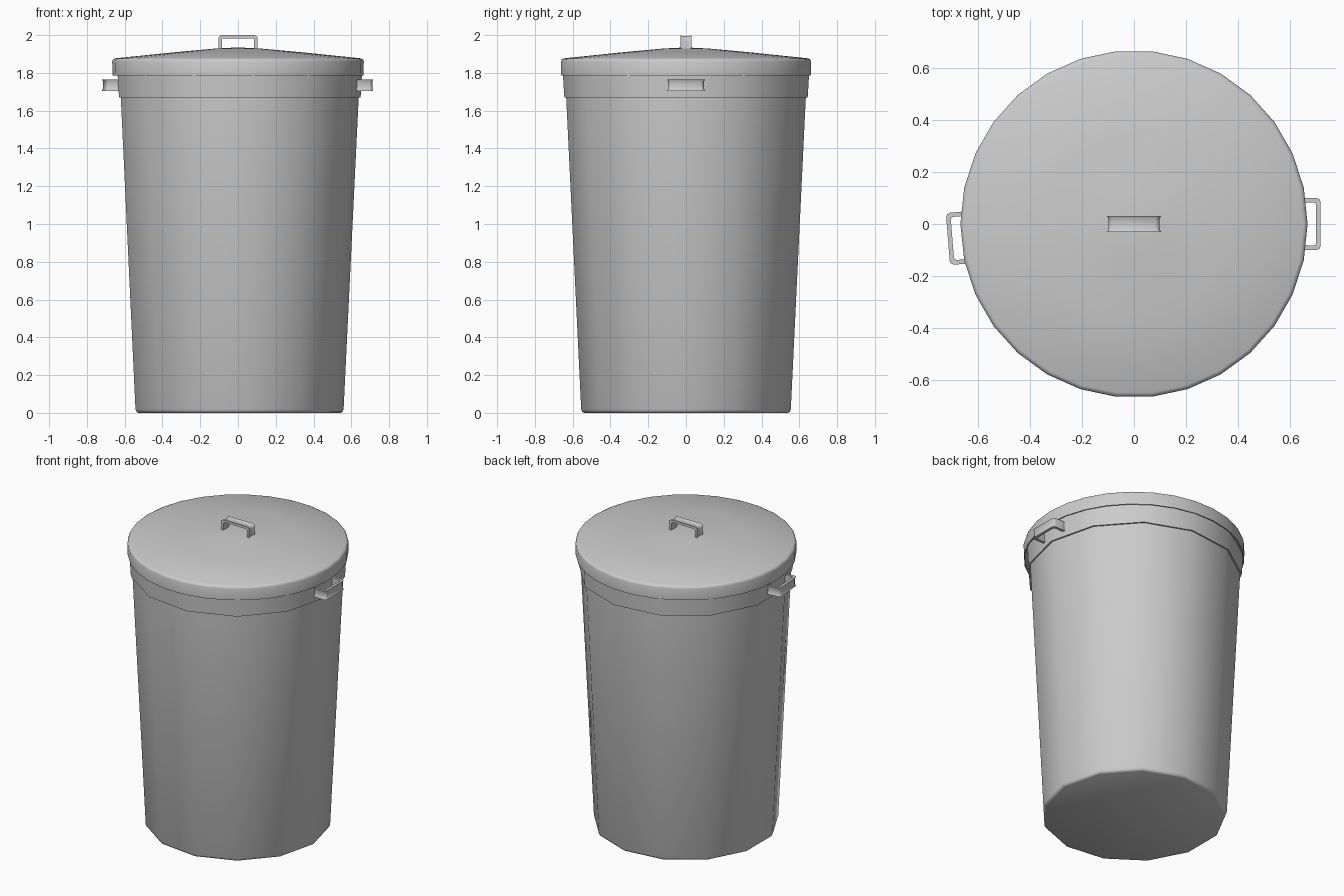
import bpy, bmesh, math
from mathutils import Matrix

if "Cube" in bpy.data.objects:
    bpy.data.objects.remove(bpy.data.objects["Cube"])


def finish(name, bm, angle):
    bmesh.ops.recalc_face_normals(bm, faces=bm.faces[:])
    mesh = bpy.data.meshes.new(name)
    bm.to_mesh(mesh)
    bm.free()
    obj = bpy.data.objects.new(name, mesh)
    bpy.context.collection.objects.link(obj)
    bpy.ops.object.select_all(action='DESELECT')
    obj.select_set(True)
    bpy.context.view_layer.objects.active = obj
    bpy.ops.object.shade_smooth_by_angle(angle=math.radians(angle))
    return obj


def lathe(name, profile, sides, angle):
    """Spin an (r, z) profile; the end rings are joined to points on the axis."""
    bm = bmesh.new()
    rings = []
    for r, z in profile:
        if r == 0:
            rings.append([bm.verts.new((0, 0, z))] * sides)
        else:
            rings.append([bm.verts.new((r * math.cos(a), r * math.sin(a), z))
                          for a in (2 * math.pi * i / sides for i in range(sides))])
    for a, b in zip(rings, rings[1:]):
        for i in range(sides):
            j = (i + 1) % sides
            bm.faces.new(list(dict.fromkeys((a[i], a[j], b[j], b[i]))))
    return finish(name, bm, angle)


def handle(name, half, height, matrix):
    """U-shaped strap along local x, rising in local z, slightly hollow outside."""
    section = [(0, -.03), (.005, -.018), (.005, .018), (0, .03),
               (.017, .03), (.017, -.03)]
    bm = bmesh.new()
    columns = []
    for d, y in section:
        h, t = half - d, height - d
        c = .016 if d < .01 else .010
        path = [(-h, 0), (-h, t - c), (-h + .3 * c, t - .3 * c), (-h + c, t)]
        path += [(-x, z) for x, z in reversed(path)]
        columns.append([bm.verts.new((x, y, z)) for x, z in path])
    n = len(columns)
    for k in range(n):
        a, b = columns[k], columns[(k + 1) % n]
        for i in range(len(a) - 1):
            bm.faces.new((a[i], a[i + 1], b[i + 1], b[i]))
    for end in (0, -1):
        bm.faces.new([col[end] for col in columns])
    bm.transform(matrix)
    return finish(name, bm, 50)


# Tapered 13-sided bin with a raised band at the top and a hollow inside
lathe("bin_body", [(0, 0), (.543, 0), (.553, .005), (.559, .018), (.639, 1.67),
                   (.649, 1.67), (.657, 1.80), (.635, 1.80), (.54, .03), (0, .03)],
      13, 50)

# Shallow domed lid with a 30-sided rim
lathe("lid", [(0, 1.80), (.658, 1.80), (.658, 1.785), (.664, 1.785), (.666, 1.86),
              (.662, 1.871), (.65, 1.877), (.35, 1.908), (.12, 1.929), (0, 1.935)],
      30, 50)

# Strap handle on the lid
handle("lid_handle", .103, .09, Matrix.Translation((0, 0, 1.91)))

# Side handles; the left one is turned slightly further round the bin
to_side = Matrix(((0, 0, 1, .62), (1, 0, 0, 0), (0, 1, 0, 1.735), (0, 0, 0, 1)))
for name, turn in (("right_handle", 0), ("left_handle", 184.6)):
    handle(name, .1, .096, Matrix.Rotation(math.radians(turn), 4, 'Z') @ to_side)
